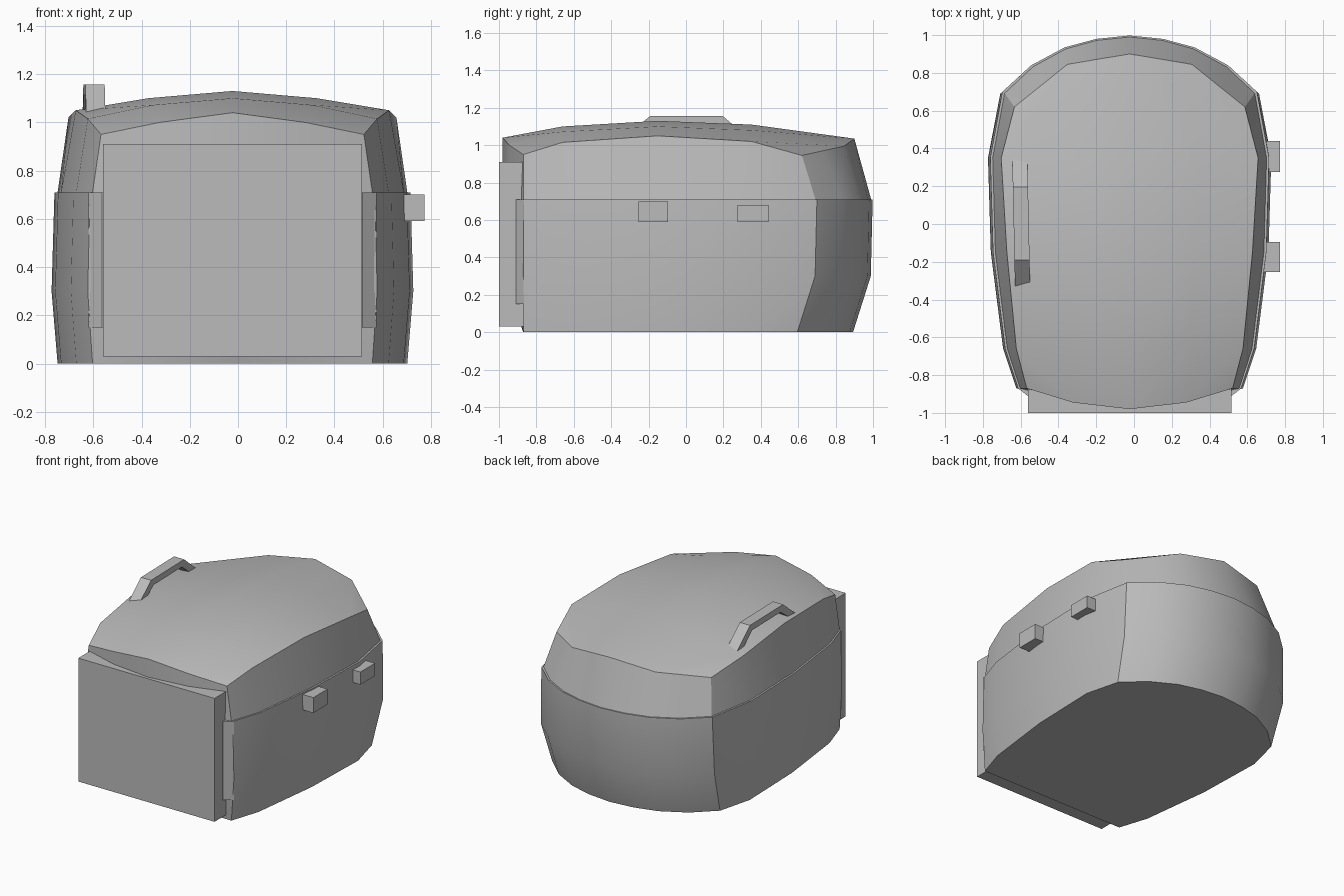
import bpy, bmesh, math
from mathutils import Vector

cube = bpy.data.objects.get("Cube")
if cube:
    bpy.data.objects.remove(cube, do_unlink=True)

XC = -0.023  # mid-plane of the shell

grey = bpy.data.materials.new("plain_grey")
grey.use_nodes = True
grey.diffuse_color = (0.5, 0.5, 0.5, 1)
grey.node_tree.nodes["Principled BSDF"].inputs["Base Color"].default_value = (0.5, 0.5, 0.5, 1)


def finish(name, bm, smooth=False):
    bmesh.ops.remove_doubles(bm, verts=bm.verts, dist=0.0005)
    bmesh.ops.recalc_face_normals(bm, faces=bm.faces)
    mesh = bpy.data.meshes.new(name)
    bm.to_mesh(mesh)
    bm.free()
    mesh.materials.append(grey)
    ob = bpy.data.objects.new(name, mesh)
    bpy.context.collection.objects.link(ob)
    if smooth:
        bpy.ops.object.select_all(action='DESELECT')
        ob.select_set(True)
        bpy.context.view_layer.objects.active = ob
        bpy.ops.object.shade_smooth_by_angle(angle=math.radians(30))
    return ob


def add_face(bm, points):
    bm.faces.new([bm.verts.new(p) for p in points])


def both_sides(bm, points):
    """Add a face and its mirror image across the shell mid-plane."""
    for s in (1, -1):
        add_face(bm, [(XC + s * p[0], p[1], p[2]) for p in points])


def loft(bm, rings):
    for low, high in zip(rings, rings[1:]):
        for i in range(len(low) - 1):
            both_sides(bm, [low[i], low[i + 1], high[i + 1], high[i]])


def cap(bm, ring):
    full = [(XC + x, y, z) for x, y, z in ring]
    full += [(XC - x, y, z) for x, y, z in reversed(ring[1:-1])]
    add_face(bm, full)


def box(name, x0, x1, y0, y1, z0, z1):
    bm = bmesh.new()
    bmesh.ops.create_cube(bm, size=1)
    for v in bm.verts:
        v.co = ((x0 + x1) / 2 + v.co.x * (x1 - x0),
                (y0 + y1) / 2 + v.co.y * (y1 - y0),
                (z0 + z1) / 2 + v.co.z * (z1 - z0))
    return finish(name, bm)


# Half outline, from front centre round the side to back centre
outline = [(0, -.98), (.30, -.945), (.60, -.87), (.67, -.66), (.735, -.15), (.75, .35),
           (.685, .70), (.53, .84), (.35, .935), (.18, .98), (0, .998)]


def ring(z, side=0.0, back=0.0, flat_front=False):
    pts = []
    for i, (x, y) in enumerate(outline):
        if x > 0:
            x -= side * x / 0.75
        if i >= 6:
            y -= back
        if flat_front and i < 3:
            y = -.87
        pts.append((x, y, z))
    return pts


# Lower tub
bm = bmesh.new()
rings = [ring(0, .025, .105, True), ring(.30, 0, .01), ring(.71, .012, 0)]
loft(bm, rings)
cap(bm, rings[0])
cap(bm, rings[-1])
finish("lower_tub", bm, True)

# Lid: wall up to the rim, then a domed top
rim = [(0, -.98, 1.04), (.30, -.945, 1.0), (.545, -.87, .95), (.60, -.66, 1.015),
       (.65, -.15, 1.05), (.68, .35, 1.02), (.61, .62, .945), (.47, .732, .97),
       (.33, .845, .995), (.165, .873, 1.015), (0, .90, 1.035)]
bm = bmesh.new()
base = ring(.71, .025, .008)
loft(bm, [base, rim])
cap(bm, base)
centre = [rim[0], (0, -.66, 1.10), (0, -.15, 1.13), (0, .35, 1.11)]
middle = [rim[1], (.33, -.66, 1.072), (.35, -.15, 1.10), (.35, .35, 1.08)]
edge = rim[2:6]
for i in range(3):
    both_sides(bm, [centre[i], middle[i], middle[i + 1], centre[i + 1]])
    both_sides(bm, [middle[i], edge[i], edge[i + 1], middle[i + 1]])
both_sides(bm, [centre[3], middle[3], rim[8], rim[9], rim[10]])
both_sides(bm, [middle[3], rim[5], rim[6], rim[7], rim[8]])
finish("lid", bm, True)

# Door block and the tapered frame behind it
box("front_door", -.56, .515, -1.0, -.87, .03, .91)
bm = bmesh.new()
front = [(0, -.91), (.54, -.91), (.597, -.865), (0, -.865)]
loft(bm, [[(x, y, z) for x, y in front] for z in (.15, .71)])
for z in (.15, .71):
    both_sides(bm, [(x, y, z) for x, y in front])
finish("door_frame", bm)

# Side latches
box("front_latch", .685, .773, -.255, -.095, .59, .70)
box("back_latch", .685, .773, .275, .44, .59, .68)

# Carrying handle: arched profile, slightly turned to follow the rim
profile = [(-.333, 1.04), (-.19, 1.157), (.195, 1.157), (.345, 1.03),
           (.27, 1.03), (.17, 1.113), (-.16, 1.113), (-.26, 1.04)]
bm = bmesh.new()
sides = []
for half in (-.04, .04):
    sides.append([Vector((-.597 - .022 * y + half, y, z)) for y, z in profile])
for i in range(len(profile)):
    j = (i + 1) % len(profile)
    add_face(bm, [sides[0][i], sides[0][j], sides[1][j], sides[1][i]])
for s in sides:
    add_face(bm, s)
finish("handle", bm)
